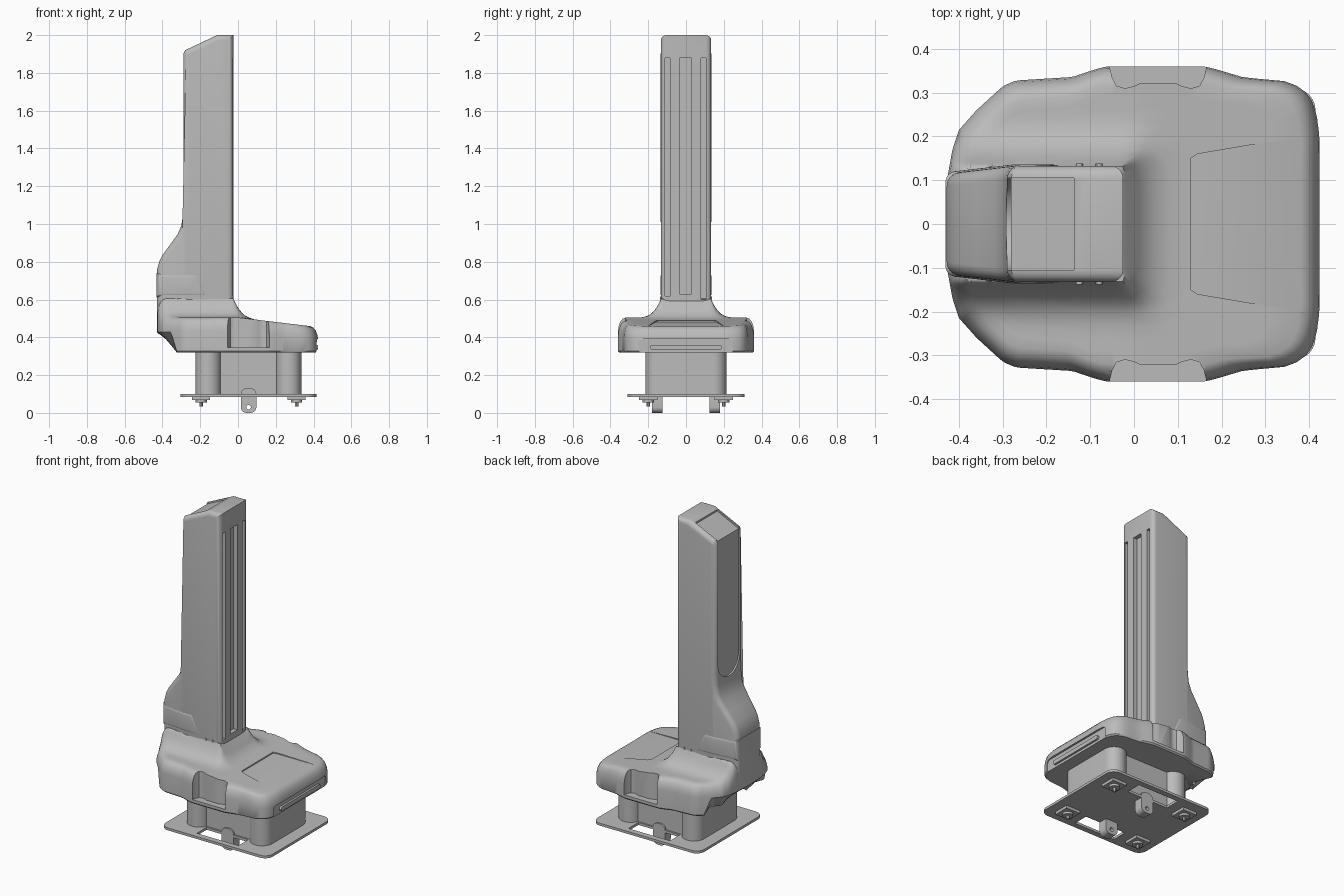
import bpy, bmesh, math
from mathutils import Vector

if "Cube" in bpy.data.objects:
    bpy.data.objects.remove(bpy.data.objects["Cube"], do_unlink=True)

grey = bpy.data.materials.new("satin_grey")
grey.use_nodes = True
grey.diffuse_color = (0.5, 0.5, 0.5, 1)
grey.node_tree.nodes["Principled BSDF"].inputs["Base Color"].default_value = (0.5, 0.5, 0.5, 1)


def finish(name, bm):
    bmesh.ops.recalc_face_normals(bm, faces=bm.faces)
    mesh = bpy.data.meshes.new(name)
    bm.to_mesh(mesh)
    bm.free()
    obj = bpy.data.objects.new(name, mesh)
    bpy.context.collection.objects.link(obj)
    mesh.materials.append(grey)
    return obj


def prism_bm(pts, axis, lo, hi):
    place = {"x": lambda a, b, c: (c, a, b), "y": lambda a, b, c: (a, c, b),
             "z": lambda a, b, c: (a, b, c)}[axis]
    bm = bmesh.new()
    ends = [[bm.verts.new(place(a, b, c)) for a, b in pts] for c in (lo, hi)]
    for ring in ends:
        bm.faces.new(ring)
    n = len(pts)
    for i in range(n):
        j = (i + 1) % n
        bm.faces.new((ends[0][i], ends[0][j], ends[1][j], ends[1][i]))
    return bm


def prism(name, pts, axis, lo, hi):
    return finish(name, prism_bm(pts, axis, lo, hi))


def rrect(a0, a1, b0, b1, r=0.0, n=6):
    if r == 0:
        return [(a0, b0), (a1, b0), (a1, b1), (a0, b1)]
    pts = []
    for k, (ca, cb) in enumerate(((a1 - r, b1 - r), (a0 + r, b1 - r), (a0 + r, b0 + r), (a1 - r, b0 + r))):
        for i in range(n + 1):
            t = math.pi / 2 * (k + i / n)
            pts.append((ca + r * math.cos(t), cb + r * math.sin(t)))
    return pts


def circle(a, b, r, n=24):
    return [(a + r * math.cos(2 * math.pi * i / n), b + r * math.sin(2 * math.pi * i / n)) for i in range(n)]


def activate(obj):
    bpy.ops.object.select_all(action="DESELECT")
    obj.select_set(True)
    bpy.context.view_layer.objects.active = obj


def cut(obj, *cutters):
    activate(obj)
    for c in cutters:
        c.hide_render = True
        mod = obj.modifiers.new("cut", "BOOLEAN")
        mod.operation, mod.solver, mod.object = "DIFFERENCE", "EXACT", c
        bpy.ops.object.modifier_apply(modifier=mod.name)
        bpy.data.objects.remove(c, do_unlink=True)


def smooth(obj, degrees=30):
    activate(obj)
    bpy.ops.object.shade_smooth_by_angle(angle=math.radians(degrees))


# Floor plate with two access openings
plate = prism("floor_plate", rrect(-0.305, 0.415, -0.31, 0.31, 0.05), "z", 0.085, 0.1)
cut(plate, *[prism("opening", rrect(-0.085, 0.195, min(s * 0.18, s * 0.275), max(s * 0.18, s * 0.275)), "z", 0, 0.2)
             for s in (-1, 1)])

# Lugs under the plate
for side, s in (("right", -1), ("left", 1)):
    lug = prism(f"lug_{side}", rrect(0.015, 0.097, 0, 0.13, 0.03), "y", min(s * 0.125, s * 0.18), max(s * 0.125, s * 0.18))
    cut(lug, prism("lug_hole", circle(0.056, 0.03, 0.012), "y", -0.3, 0.3))
    smooth(lug)

# Levelling feet
for x in (-0.195, 0.31):
    for y in (-0.2, 0.2):
        tag = ("rear" if x < 0 else "front") + ("_right" if y < 0 else "_left")
        prism("foot_pad_" + tag, rrect(x - 0.048, x + 0.048, y - 0.048, y + 0.048), "z", 0.068, 0.086)
        smooth(prism("foot_washer_" + tag, circle(x, y, 0.03), "z", 0.055, 0.069))
        smooth(prism("foot_bolt_" + tag, circle(x, y, 0.009, 12), "z", 0.034, 0.056))

# Pedestal: centre block and two round-ended uprights
prism("pedestal_block", rrect(-0.12, 0.235, -0.17, 0.17), "z", 0.095, 0.34)
for tag, x0 in (("rear", -0.225), ("front", 0.2)):
    smooth(prism("pedestal_" + tag, rrect(x0, x0 + 0.135, -0.215, 0.215, 0.067, 10), "z", 0.095, 0.34))

# Base shell: rings blended from the outline to the foot of the column
CENTRE = Vector((-0.2, 0.0))
half = [(0.425, 0.0), (0.425, 0.2), (0.418, 0.25), (0.405, 0.285), (0.385, 0.31), (0.35, 0.326), (0.25, 0.335),
        (0.2, 0.35), (0.165, 0.36), (-0.065, 0.36), (-0.1, 0.35), (-0.14, 0.336), (-0.27, 0.328), (-0.3, 0.315),
        (-0.36, 0.26), (-0.4, 0.215), (-0.415, 0.17), (-0.425, 0.115), (-0.43, 0.0)]
outline = half + [(x, -y) for x, y in half[-2:0:-1]]
footprint = rrect(-0.42, -0.04, -0.12, 0.12)


def reach(poly, ang):
    d = Vector((math.cos(ang), math.sin(ang)))
    best = 0
    for i, p in enumerate(poly):
        a = Vector(p) - CENTRE
        e = Vector(poly[(i + 1) % len(poly)]) - Vector(p)
        den = d.cross(e)
        if abs(den) > 1e-9:
            t, u = a.cross(e) / den, a.cross(d) / den
            if -1e-6 <= u <= 1 + 1e-6:
                best = max(best, t)
    return best


def top_z(x, y):
    d = math.hypot(max(0, x + 0.025, -0.43 - x), max(0, abs(y) - 0.132))
    return 0.505 - 0.12 * max(0, x) + 0.1 * max(0, 1 - d / 0.125) ** 3


def bottom_z(x):
    t = min(1, max(0, (-0.325 - x) / 0.03))
    return 0.32 + 0.1 * t


bm = bmesh.new()
N = 180
columns = []
for i in range(N):
    ang = 2 * math.pi * (i + 0.5) / N
    ro, ri = reach(outline, ang), reach(footprint, ang)
    ri = min(ri, ro - 0.05)

    def point(r, level):
        x, y = CENTRE.x + r * math.cos(ang), r * math.sin(ang)
        z = bottom_z(x) if level is None else top_z(x, y) - level
        return bm.verts.new((x, y, z))

    line = [point(ro * 0.6, None), point(ro - 0.008, None)]
    low = point(ro, None)
    low.co.z += 0.008
    line += [low, point(ro, 0.07), point(ro - 0.004, 0.045), point(ro - 0.014, 0.02),
             point(ro - 0.028, 0.006), point(ro - 0.045, 0)]
    line += [point(ri + (ro - 0.045 - ri) * u, 0) for u in (0.85, 0.7, 0.55, 0.4, 0.3, 0.2, 0.12, 0.06, 0)]
    columns.append(line)
for i in range(N):
    a, b = columns[i], columns[(i + 1) % N]
    for k in range(len(a) - 1):
        bm.faces.new((a[k], b[k], b[k + 1], a[k + 1]))
bm.faces.new([c[0] for c in columns])
bm.faces.new([c[-1] for c in columns])
shell = finish("base_shell", bm)

# Side grips, front recess and shallow tray on top
grip = [(-0.065, 0.4), (-0.05, 0.335), (-0.04, 0.316), (-0.02, 0.31), (0, 0.315), (0.015, 0.322),
        (0.095, 0.322), (0.11, 0.315), (0.13, 0.31), (0.15, 0.316), (0.16, 0.335), (0.175, 0.4)]
tools = [prism("grip_cut", [(x, s * y) for x, y in grip], "z", 0.345, 0.7) for s in (-1, 1)]
tools.append(prism("front_cut", rrect(-0.25, 0.25, 0.25, 0.39, 0.02), "x", 0.412, 0.5))
tray = prism_bm([(0.13, -0.15), (0.145, -0.16), (0.41, -0.205), (0.41, 0.205), (0.145, 0.16), (0.13, 0.15)], "z", 0, 0.6)
for v in tray.verts:
    if v.co.z < 0.1:
        v.co.z = 0.505 - 0.12 * v.co.x - 0.008 * (0.41 - v.co.x) / 0.28 + 0.0004
tools.append(finish("tray_cut", tray))
cut(shell, *tools)
smooth(shell, 35)
smooth(prism("front_bar", rrect(-0.19, 0.19, 0.335, 0.36, 0.012), "x", 0.4, 0.424))


# Column and cover: side profiles narrowed toward the rear, long edges rounded
def half_width(x):
    return 0.133 - 0.018 * max(0, min(1, (-0.275 - x) / 0.155))


def tower(name, profile, grow, radius):
    bm = prism_bm(profile, "y", -1, 1)
    bmesh.ops.bisect_plane(bm, geom=bm.verts[:] + bm.edges[:] + bm.faces[:],
                           plane_co=(-0.275, 0, 0), plane_no=(1, 0, 0))
    for v in bm.verts:
        v.co.y *= half_width(v.co.x) + grow
    bmesh.ops.recalc_face_normals(bm, faces=bm.faces)
    edges = [e for e in bm.edges if e.verts[0].co.y * e.verts[1].co.y > 0 and e.calc_face_angle(0) > 0.8]
    bmesh.ops.bevel(bm, geom=edges, offset=radius, segments=5, profile=0.5, affect="EDGES")
    return finish(name, bm)


column = tower("column", [(-0.025, 0.45), (-0.025, 2.0), (-0.11, 2.0), (-0.28, 1.92), (-0.29, 1.9), (-0.29, 1.1),
                          (-0.293, 1.04), (-0.3, 0.99), (-0.32, 0.945), (-0.36, 0.89), (-0.4, 0.835), (-0.417, 0.8),
                          (-0.428, 0.76), (-0.428, 0.45)], 0, 0.028)
grooves = [prism("groove", rrect(a, b, z, 1.88), "x", -0.05, 0.1)
           for a, b, z in ((-0.11, -0.085, 0.62), (-0.035, 0.03, 0.63), (0.08, 0.105, 0.6))]
rear_panel = prism("rear_panel_cut", [(-0.4, 1.16), (-0.281, 1.16), (-0.281, 1.909), (-0.137, 1.977),
                                      (-0.137, 2.1), (-0.4, 2.1)], "y", -0.105, 0.105)
rear_round = prism("rear_round_cut", circle(0, 1.161, 0.105, 40), "x", -0.4, -0.281)
cut(column, *grooves, rear_panel, rear_round)
smooth(column)

smooth(tower("rear_cover", [(-0.155, 0.612), (-0.2, 0.715), (-0.215, 0.74), (-0.431, 0.74), (-0.431, 0.612)], 0.003, 0.022))

# Small screws on both sides of the column foot
for s in (-1, 1):
    for x in (-0.125, -0.08):
        for z in (0.585, 0.608):
            smooth(prism("side_screw", circle(x, z, 0.008, 12), "y", min(s * 0.12, s * 0.138), max(s * 0.12, s * 0.138)))
